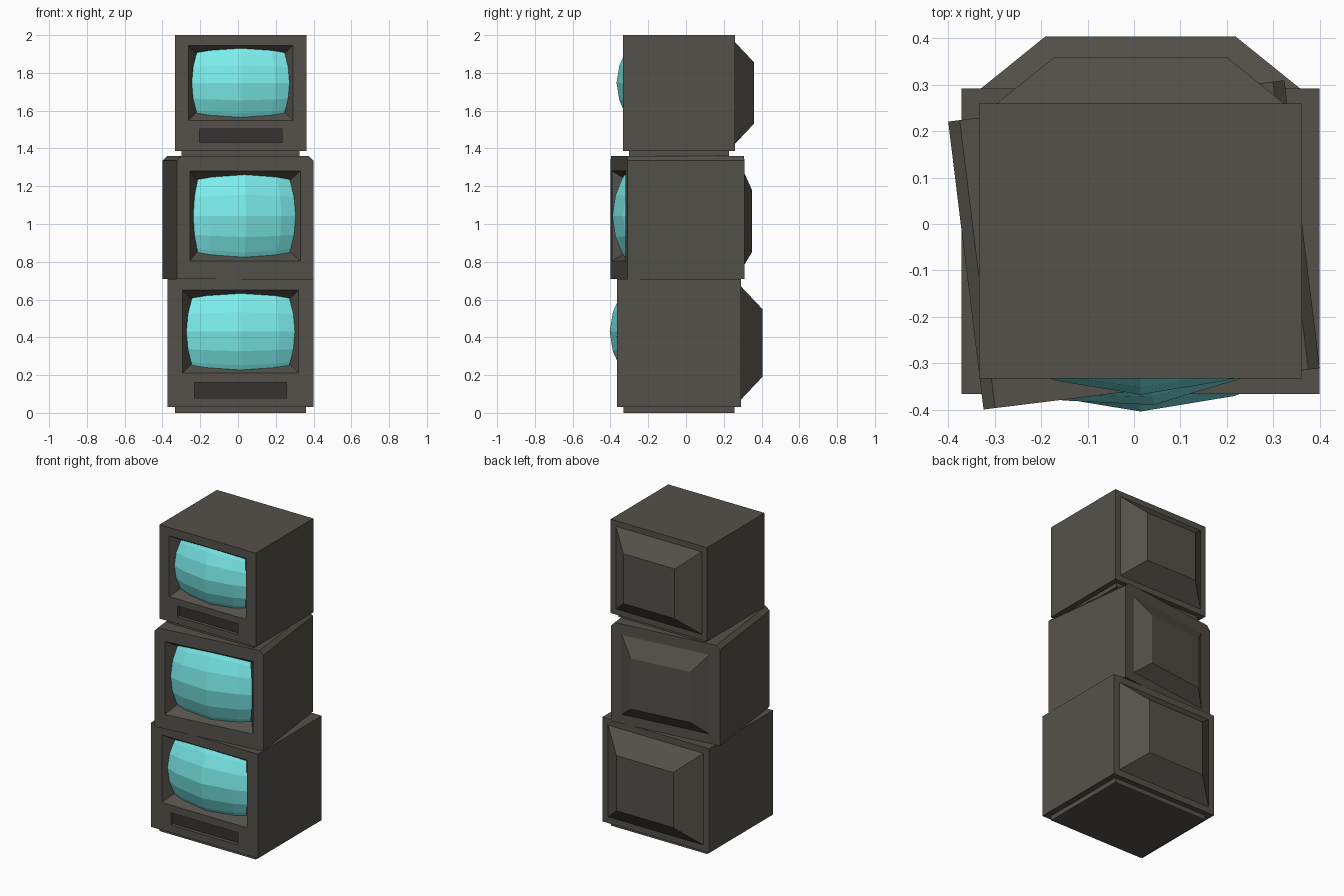
import bpy, bmesh
from math import sin, pi, radians
from mathutils import Matrix

if "Cube" in bpy.data.objects:
    bpy.data.objects.remove(bpy.data.objects["Cube"])


def material(name, color):
    m = bpy.data.materials.new(name)
    m.diffuse_color = (*color, 1)
    m.use_nodes = True
    m.node_tree.nodes["Principled BSDF"].inputs["Base Color"].default_value = m.diffuse_color
    return m


CASE = material("dark_casing", (0.09, 0.083, 0.07))
PANEL = material("panel_black", (0.035, 0.033, 0.031))
GLASS = material("cyan_glass", (0.20, 0.85, 0.84))


def finish(name, bm, mat):
    me = bpy.data.meshes.new(name)
    bmesh.ops.recalc_face_normals(bm, faces=bm.faces[:])
    bm.to_mesh(me)
    bm.free()
    me.materials.append(mat)
    ob = bpy.data.objects.new(name, me)
    bpy.context.collection.objects.link(ob)
    return ob


def frustum(name, a, b, mat, chamfer=0):
    """Tapered block between two upright rectangles (half width, z low, z high, y)."""
    bm = bmesh.new()
    rings = []
    for w, z0, z1, y in (a, b):
        pts = [(-w, z0), (w, z0)]
        if chamfer:
            pts += [(w, z1 - chamfer), (w - chamfer, z1), (chamfer - w, z1), (-w, z1 - chamfer)]
        else:
            pts += [(w, z1), (-w, z1)]
        rings.append([bm.verts.new((x, y, z)) for x, z in pts])
    r, s = rings
    bm.faces.new(r)
    bm.faces.new(s)
    n = len(r)
    for i in range(n):
        j = (i + 1) % n
        bm.faces.new((r[i], r[j], s[j], s[i]))
    return finish(name, bm, mat)


def cut(body, cutter):
    mod = body.modifiers.new("recess", "BOOLEAN")
    mod.operation = "DIFFERENCE"
    mod.solver = "EXACT"
    mod.object = cutter
    bpy.context.view_layer.objects.active = body
    bpy.ops.object.modifier_apply(modifier=mod.name)
    bpy.data.objects.remove(cutter)


def picture_tube(name, hw, hh, zc, front, proud):
    """Low-poly bulging glass with barrel-shaped outline."""
    cols, rows, sag = 4, 6, 0.067
    bm = bmesh.new()
    grid = []
    for j in range(rows + 1):
        v = sin(pi * (j / rows - 0.5))
        line = []
        for i in range(cols + 1):
            u = sin(pi * (i / cols - 0.5))
            x, z = u * (1 - 0.11 * v * v), v * (1 - 0.11 * u * u)
            line.append(bm.verts.new((hw * x, front - proud + sag * (x * x + z * z), zc + hh * z)))
        grid.append(line)
    for j in range(rows):
        for i in range(cols):
            bm.faces.new((grid[j][i], grid[j][i + 1], grid[j + 1][i + 1], grid[j + 1][i]))
    return finish(name, bm, GLASS)


def television(tag, w, depth, z0, z1, opening, tube, hump, chamfer=0, slot=None, foot=None):
    f, parts = -depth, []
    # casing with tapered screen recess
    body = frustum(tag + "_casing", (w, z0, z1, f), (w, z0, z1, depth), CASE, chamfer)
    ow, o0, o1 = opening
    e, d, t = 0.01, 0.075, 0.64
    cut(body, frustum("cutter", (ow + e * t, o0 - e * t, o1 + e * t, f - e),
                      (ow - d * t, o0 + d * t, o1 - d * t, f + d), CASE))
    parts.append(body)
    # control slot under the screen
    if slot:
        sw, s0, s1 = slot
        cut(body, frustum("cutter", (sw, s0, s1, f - e), (sw, s0, s1, f + 0.03), CASE))
        parts.append(frustum(tag + "_control_panel", (sw, s0, s1, f + 0.024),
                             (sw, s0, s1, f + 0.035), PANEL))
    # glass
    hw, hh, zc, proud = tube
    parts.append(picture_tube(tag + "_screen", hw, hh, zc, f, proud))
    # rear tube housing
    b, c, length = hump
    parts.append(frustum(tag + "_rear_housing", (*b, depth - 0.001), (*c, depth + length), CASE))
    # plinth
    if foot:
        fw, fd = foot
        parts.append(frustum(tag + "_plinth", (fw, 0, z0 + 0.001, -fd), (fw, 0, z0 + 0.001, fd), CASE))
    return parts


def place(parts, loc, angle=0, scale=1):
    m = Matrix.Translation(loc) @ Matrix.Rotation(radians(angle), 4, "Z") @ Matrix.Scale(scale, 4)
    for ob in parts:
        ob.data.transform(m)


# bottom and top sets share one design at two sizes
for tag, z, s in (("bottom_set", 0, 1), ("top_set", 1.36, 0.901)):
    place(television(tag, 0.386, 0.329, 0.03, 0.71,
                     opening=(0.3075, 0.21, 0.65), tube=(0.287, 0.206, 0.43, 0.038),
                     hump=((0.345, 0.07, 0.67), (0.205, 0.19, 0.55), 0.112),
                     slot=(0.243, 0.08, 0.16), foot=(0.347, 0.295)),
          (0.014, -0.037, z), scale=s)

# middle set, turned slightly
place(television("middle_set", 0.365, 0.3125, 0.71, 1.36,
                 opening=(0.295, 0.805, 1.28), tube=(0.273, 0.223, 1.0425, 0.035),
                 hump=((0.295, 0.77, 1.29), (0.2, 0.85, 1.18), 0.06), chamfer=0.025),
      (0, -0.045, 0), angle=7)
